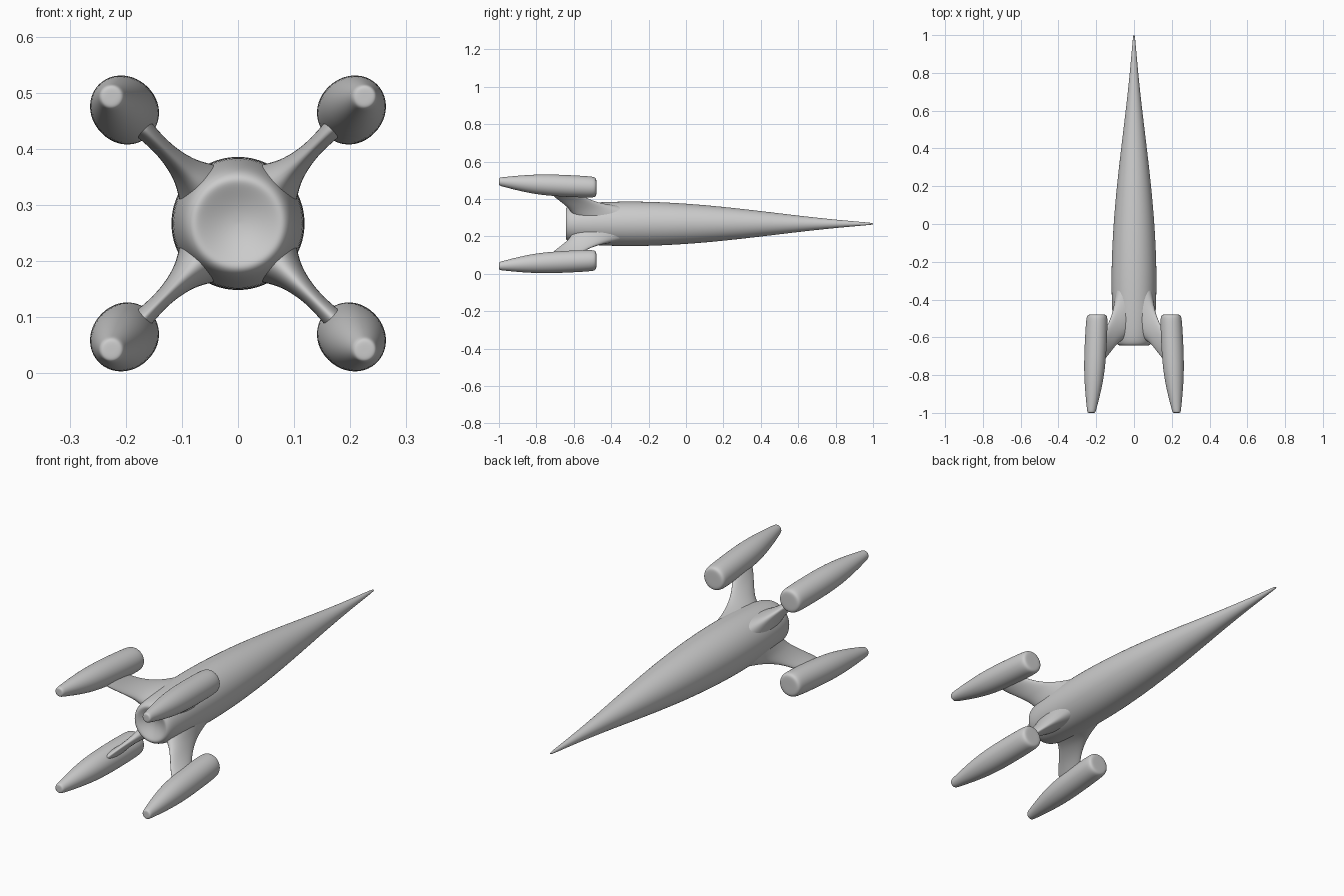
import bpy, bmesh, math
from mathutils import Vector

if "Cube" in bpy.data.objects:
    bpy.data.objects.remove(bpy.data.objects["Cube"])

AXIS_Z = 0.267   # height of the ship's long axis
SIDES = 24


def loft(name, rings):
    """Skin a list of rings: (centre, half-axis u, half-axis v)."""
    bm = bmesh.new()
    loops = []
    for c, u, v in rings:
        loops.append([bm.verts.new(Vector(c) + Vector(u) * math.cos(t) + Vector(v) * math.sin(t))
                      for t in (2 * math.pi * i / SIDES for i in range(SIDES))])
    for a, b in zip(loops, loops[1:]):
        for i in range(SIDES):
            j = (i + 1) % SIDES
            bm.faces.new((a[i], a[j], b[j], b[i]))
    bm.faces.new(loops[0])
    bm.faces.new(loops[-1])
    bmesh.ops.recalc_face_normals(bm, faces=bm.faces)
    for f in bm.faces:
        f.smooth = True
    me = bpy.data.meshes.new(name)
    bm.to_mesh(me)
    bm.free()
    return me


def place(name, mesh, angle=0.0):
    ob = bpy.data.objects.new(name, mesh)
    bpy.context.collection.objects.link(ob)
    ob.location.z = AXIS_Z
    ob.rotation_euler.y = angle
    sub = ob.modifiers.new("smooth", 'SUBSURF')
    sub.levels = sub.render_levels = 2
    return ob


def round_ring(y, r, x=0.0):
    return ((x, y, 0), (r, 0, 0), (0, 0, r))


# Fuselage: needle nose to a dished tail, as (y, radius)
hull = [(1.0, 0.001), (0.999, 0.004), (0.97, 0.0075), (0.8, 0.022), (0.6, 0.044), (0.4, 0.069),
        (0.2, 0.092), (0.0, 0.110), (-0.2, 0.120), (-0.35, 0.1205), (-0.48, 0.116),
        (-0.56, 0.109), (-0.61, 0.101), (-0.635, 0.092), (-0.645, 0.080),
        (-0.640, 0.066), (-0.630, 0.045), (-0.622, 0.022), (-0.620, 0.002)]
place("fuselage", loft("fuselage", [round_ring(y, r) for y, r in hull]))

# Engine pod, leaning outward toward the tail, as (y, radius, distance from axis)
pod = [(-0.479, 0.002, 0.277), (-0.479, 0.03, 0.277), (-0.480, 0.044, 0.277),
       (-0.486, 0.053, 0.277), (-0.505, 0.0575, 0.278), (-0.60, 0.059, 0.284),
       (-0.70, 0.0585, 0.291), (-0.80, 0.054, 0.298), (-0.90, 0.040, 0.308),
       (-0.97, 0.027, 0.316), (-0.99, 0.0235, 0.318), (-0.998, 0.020, 0.319),
       (-1.0, 0.014, 0.319), (-1.0, 0.002, 0.319)]
pod_mesh = loft("engine_pod", [round_ring(y, r, d) for y, r, d in pod])

# Swept strut flaring into the hull: (distance, leading y, trailing y, half thickness)
strut = [(0.06, -0.18, -0.60, 0.075), (0.085, -0.23, -0.612, 0.059), (0.10, -0.28, -0.62, 0.047),
         (0.12, -0.36, -0.630, 0.034), (0.14, -0.43, -0.645, 0.0245), (0.17, -0.495, -0.672, 0.0175),
         (0.20, -0.54, -0.70, 0.0155), (0.23, -0.575, -0.725, 0.0175), (0.26, -0.60, -0.74, 0.021)]
strut_mesh = loft("strut", [((d, (a + b) / 2, 0), (0, (a - b) / 2, 0), (0, 0, t))
                            for d, a, b, t in strut])

# Four pods and struts in an X around the axis
corners = ["upper_right", "lower_right", "lower_left", "upper_left"]
for k, corner in enumerate(corners):
    angle = math.radians(-45 + 90 * k)
    place(corner + "_engine_pod", pod_mesh, angle)
    place(corner + "_strut", strut_mesh, angle)
